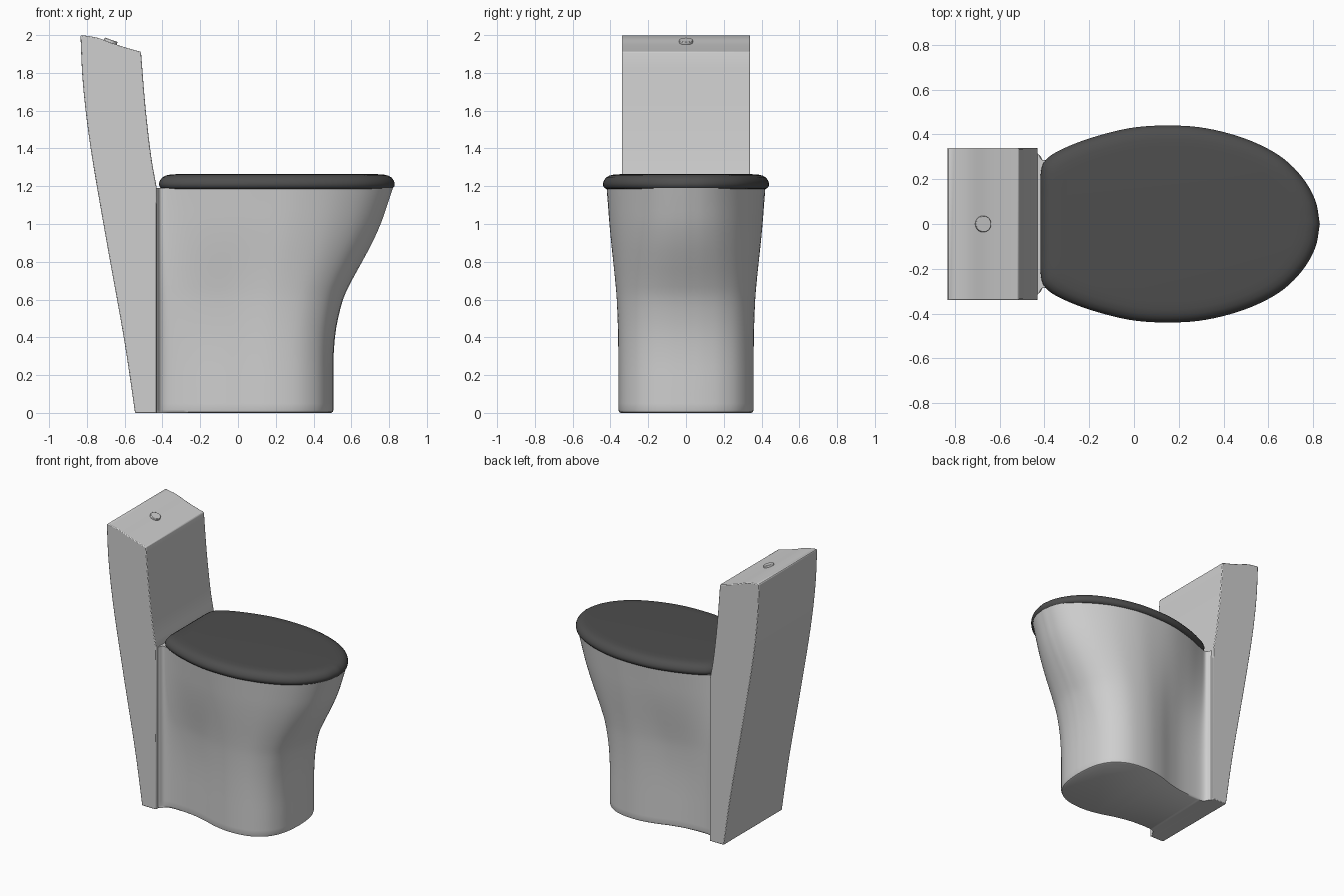
import bpy, bmesh, math
from mathutils import Vector

if "Cube" in bpy.data.objects:
    bpy.data.objects.remove(bpy.data.objects["Cube"])


def material(name, rgb):
    m = bpy.data.materials.new(name)
    m.diffuse_color = (*rgb, 1)
    m.use_nodes = True
    m.node_tree.nodes["Principled BSDF"].inputs["Base Color"].default_value = m.diffuse_color
    return m


CERAMIC = material("light grey ceramic", (0.62, 0.62, 0.62))
DARK = material("dark grey seat", (0.075, 0.075, 0.075))


def spline(pts, steps=5):
    """Smooth curve through 2D control points."""
    p = [Vector(q) for q in pts]
    p = [2 * p[0] - p[1]] + p + [2 * p[-1] - p[-2]]
    out = []
    for i in range(1, len(p) - 2):
        a, b, c, d = p[i - 1:i + 3]
        for s in range(steps):
            t = s / steps
            out.append(0.5 * (2 * b + (c - a) * t + (2 * a - 5 * b + 4 * c - d) * t * t
                              + (3 * b - a - 3 * c + d) * t ** 3))
    return out + [p[-2]]


def finish(bm, name, mat, angle=40, bevel=0):
    bmesh.ops.recalc_face_normals(bm, faces=bm.faces)
    me = bpy.data.meshes.new(name)
    bm.to_mesh(me)
    bm.free()
    ob = bpy.data.objects.new(name, me)
    bpy.context.collection.objects.link(ob)
    me.materials.append(mat)
    bpy.ops.object.select_all(action='DESELECT')
    ob.select_set(True)
    bpy.context.view_layer.objects.active = ob
    bpy.ops.object.shade_smooth_by_angle(angle=math.radians(angle))
    if bevel:
        b = ob.modifiers.new("bevel", 'BEVEL')
        b.width, b.segments, b.limit_method = bevel, 2, 'ANGLE'
        b.angle_limit = math.radians(35)
    return ob


def loft(rings, name, mat, angle=40):
    """Skin a stack of equal-length closed rings and cap both ends."""
    bm = bmesh.new()
    vs = [[bm.verts.new(p) for p in r] for r in rings]
    n = len(vs[0])
    for a, b in zip(vs, vs[1:]):
        for i in range(n):
            j = (i + 1) % n
            bm.faces.new((a[i], a[j], b[j], b[i]))
    bm.faces.new(vs[0])
    bm.faces.new(vs[-1])
    return finish(bm, name, mat, angle)


def mirrored(half):
    """Close a half outline (y >= 0, ending at y = 0) across the x axis."""
    end = [p for p in half if p[1] > 1e-6]
    return list(half) + [Vector((p[0], -p[1])) for p in reversed(end)]


# Tank: side profile extruded across the width
back = spline([(-0.545, 0), (-0.605, 0.4), (-0.70, 0.93), (-0.78, 1.4),
               (-0.82, 1.73), (-0.834, 1.995)])
top = spline([(-0.825, 2.0), (-0.74, 1.985), (-0.66, 1.955), (-0.58, 1.93), (-0.515, 1.912)], 4)
front = spline([(-0.513, 1.905), (-0.49, 1.62), (-0.46, 1.36), (-0.432, 1.2)], 4)
profile = back + top + front + [Vector((-0.43, 1.1)), Vector((-0.43, 0))]
bm = bmesh.new()
face = bm.faces.new([bm.verts.new((p.x, -0.34, p.y)) for p in profile])
ext = bmesh.ops.extrude_face_region(bm, geom=[face])
bmesh.ops.translate(bm, vec=(0, 0.68, 0),
                    verts=[v for v in ext["geom"] if isinstance(v, bmesh.types.BMVert)])
finish(bm, "tank", CERAMIC, bevel=0.008)

# Pedestal bowl: waisted foot outline blending into the egg-shaped rim
foot = spline([(-0.46, 0.33), (-0.43, 0.315), (-0.405, 0.28), (-0.34, 0.268), (-0.2, 0.275),
               (-0.08, 0.30), (0.05, 0.34), (0.18, 0.358), (0.32, 0.34), (0.42, 0.28),
               (0.475, 0.195), (0.498, 0.1), (0.505, 0)])
rim = spline([(-0.46, 0.33), (-0.43, 0.315), (-0.405, 0.285), (-0.34, 0.305), (-0.2, 0.36),
              (-0.02, 0.407), (0.15, 0.42), (0.32, 0.41), (0.5, 0.36), (0.65, 0.28),
              (0.75, 0.19), (0.802, 0.1), (0.82, 0)])
nose = spline([(0, 0.505), (0.15, 0.505), (0.3, 0.506), (0.45, 0.52), (0.6, 0.556), (0.7, 0.602),
               (0.8, 0.657), (0.9, 0.71), (1.0, 0.755), (1.1, 0.79), (1.19, 0.82)], 3)
rings = [[(p.x * 0.975, p.y * 0.965, 0) for p in mirrored(foot)],
         [(p.x * 0.993, p.y * 0.99, 0.005) for p in mirrored(foot)]]
for z, x in nose:
    t = (x - 0.505) / 0.315
    rings.append([(p.x, p.y, max(z, 0.016)) for p in
                  mirrored([a.lerp(b, t) for a, b in zip(foot, rim)])])
loft(rings, "pedestal_bowl", CERAMIC)

# Seat lid: egg outline with a rounded edge
lid = spline([(-0.418, 0), (-0.418, 0.12), (-0.416, 0.23), (-0.395, 0.285), (-0.33, 0.33),
              (-0.2, 0.382), (-0.02, 0.428), (0.15, 0.44), (0.32, 0.428), (0.5, 0.38),
              (0.65, 0.305), (0.75, 0.21), (0.81, 0.105), (0.83, 0)])
rings = []
for z, d in [(1.183, 0.03), (1.188, 0.012), (1.2, 0.002), (1.215, 0), (1.23, 0.005),
             (1.245, 0.016), (1.256, 0.034), (1.262, 0.06), (1.264, 0.1)]:
    sx, sy = 1 - d / 0.62, 1 - d / 0.44
    rings.append([(0.206 + (p.x - 0.206) * sx, p.y * sy, z) for p in mirrored(lid)])
loft(rings, "seat_lid", DARK, 60)

# Flush button, tilted with the tank top
bm = bmesh.new()
bmesh.ops.create_cone(bm, cap_ends=True, segments=32, radius1=0.036, radius2=0.036, depth=0.024)
button = finish(bm, "flush_button", CERAMIC, bevel=0.003)
button.location = (-0.675, 0, 1.964)
button.rotation_euler = (0, math.radians(19), 0)
